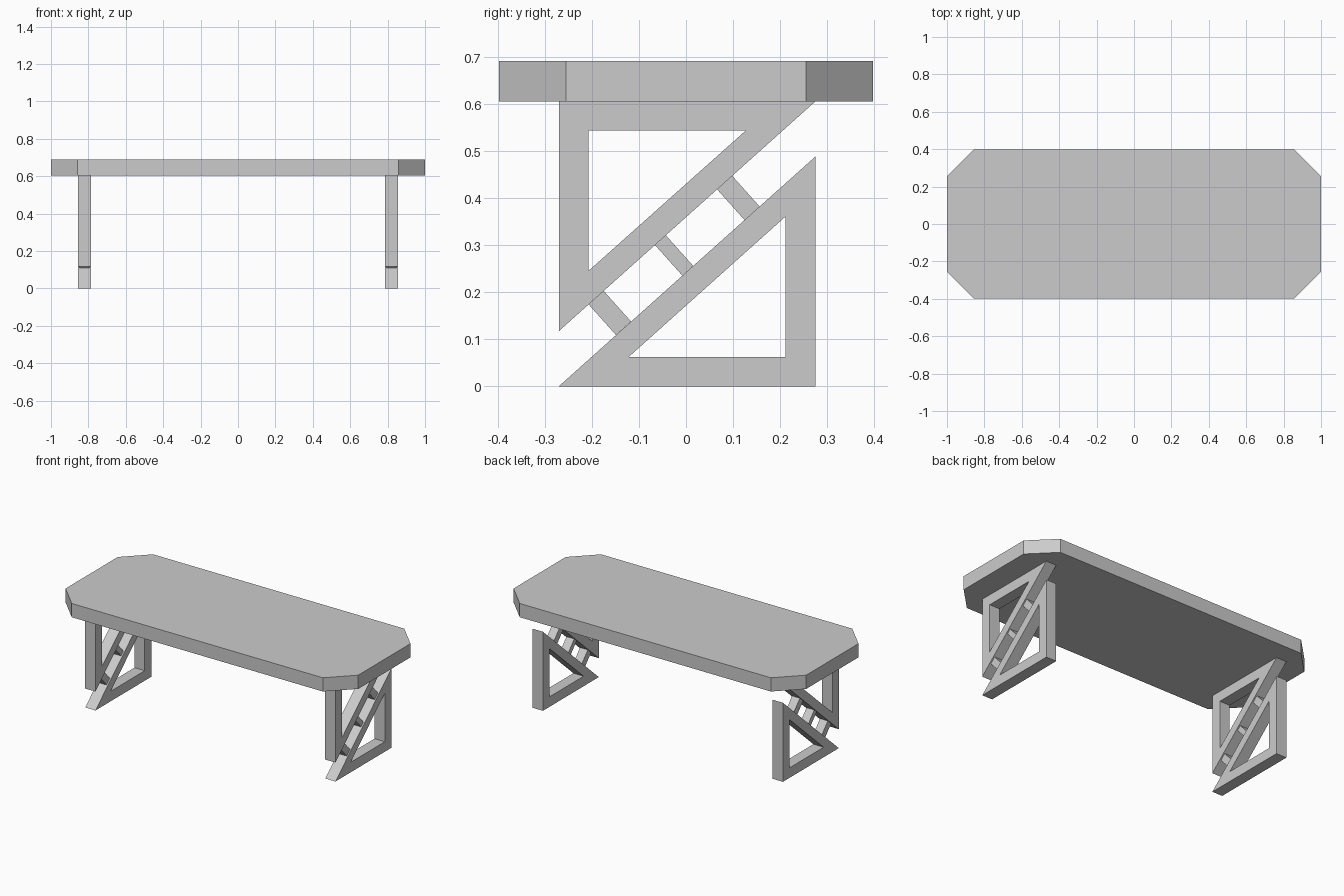
import bpy, bmesh, math
from mathutils import Matrix

cube = bpy.data.objects.get("Cube")
if cube:
    bpy.data.objects.remove(cube, do_unlink=True)

# Single plain grey
grey = bpy.data.materials.new("plain_grey")
grey.use_nodes = True
colour = (0.6, 0.6, 0.6, 1)
grey.diffuse_color = colour
grey.node_tree.nodes["Principled BSDF"].inputs["Base Color"].default_value = colour

LEG_X, LEG_WIDTH, RUNG_WIDTH = 0.82, 0.07, 0.053
TOP_Z, UNDER_Z = 0.69, 0.605


def finish(bm, name, mirror=False):
    bmesh.ops.recalc_face_normals(bm, faces=bm.faces)
    mesh = bpy.data.meshes.new(name)
    bm.to_mesh(mesh)
    bm.free()
    mesh.materials.append(grey)
    obj = bpy.data.objects.new(name, mesh)
    bpy.context.collection.objects.link(obj)
    if mirror:
        obj.modifiers.new("other_side", "MIRROR")
    return obj


def frame(name, outer, inner):
    """Triangular ring in the YZ plane, given thickness along X."""
    bm = bmesh.new()
    rings = [[bm.verts.new((LEG_X + side * LEG_WIDTH / 2, y, z)) for y, z in loop]
             for side, loop in ((-1, outer), (1, outer), (1, inner), (-1, inner))]
    for a, b in zip(rings, rings[1:] + rings[:1]):
        for i in range(3):
            j = (i + 1) % 3
            bm.faces.new((a[i], a[j], b[j], b[i]))
    return finish(bm, name, mirror=True)


# Table top: slab with its four vertical edges chamfered
bm = bmesh.new()
bmesh.ops.create_cube(bm, size=1)
bmesh.ops.scale(bm, vec=(2, 0.794, TOP_Z - UNDER_Z), verts=bm.verts)
bmesh.ops.translate(bm, vec=(0, 0, (TOP_Z + UNDER_Z) / 2), verts=bm.verts)
upright = [e for e in bm.edges if abs(e.verts[0].co.z - e.verts[1].co.z) > 0.01]
bmesh.ops.bevel(bm, geom=upright, offset=0.142, offset_type='OFFSET',
                segments=1, affect='EDGES')
# Set the chamfer to an exact equal cut along both sides
for v in bm.verts:
    if abs(v.co.x) > 0.999:
        v.co.y = math.copysign(0.255, v.co.y)
    else:
        v.co.x = math.copysign(0.858, v.co.x)
finish(bm, "table_top")

# Two opposed triangular frames per leg
frame("upper_leg_frame",
      [(-0.27, UNDER_Z), (0.275, UNDER_Z), (-0.27, 0.117)],
      [(-0.207, 0.543), (0.127, 0.543), (-0.207, 0.245)])
frame("lower_leg_frame",
      [(0.275, 0), (-0.27, 0), (0.275, 0.488)],
      [(0.211, 0.062), (-0.122, 0.062), (0.211, 0.36)])

# Short rungs joining the frames across the diagonal gap
slope = math.atan2(0.488, 0.545)
for i, (label, thickness) in enumerate((("lower", 0.043), ("middle", 0.031), ("upper", 0.043))):
    step = i - 1
    bm = bmesh.new()
    place = (Matrix.Translation((LEG_X, -0.0255 + 0.1365 * step, 0.278 + 0.122 * step))
             @ Matrix.Rotation(slope, 4, 'X')
             @ Matrix.Diagonal((RUNG_WIDTH, thickness, 0.088, 1)))
    bmesh.ops.create_cube(bm, size=1, matrix=place)
    finish(bm, label + "_rung", mirror=True)
